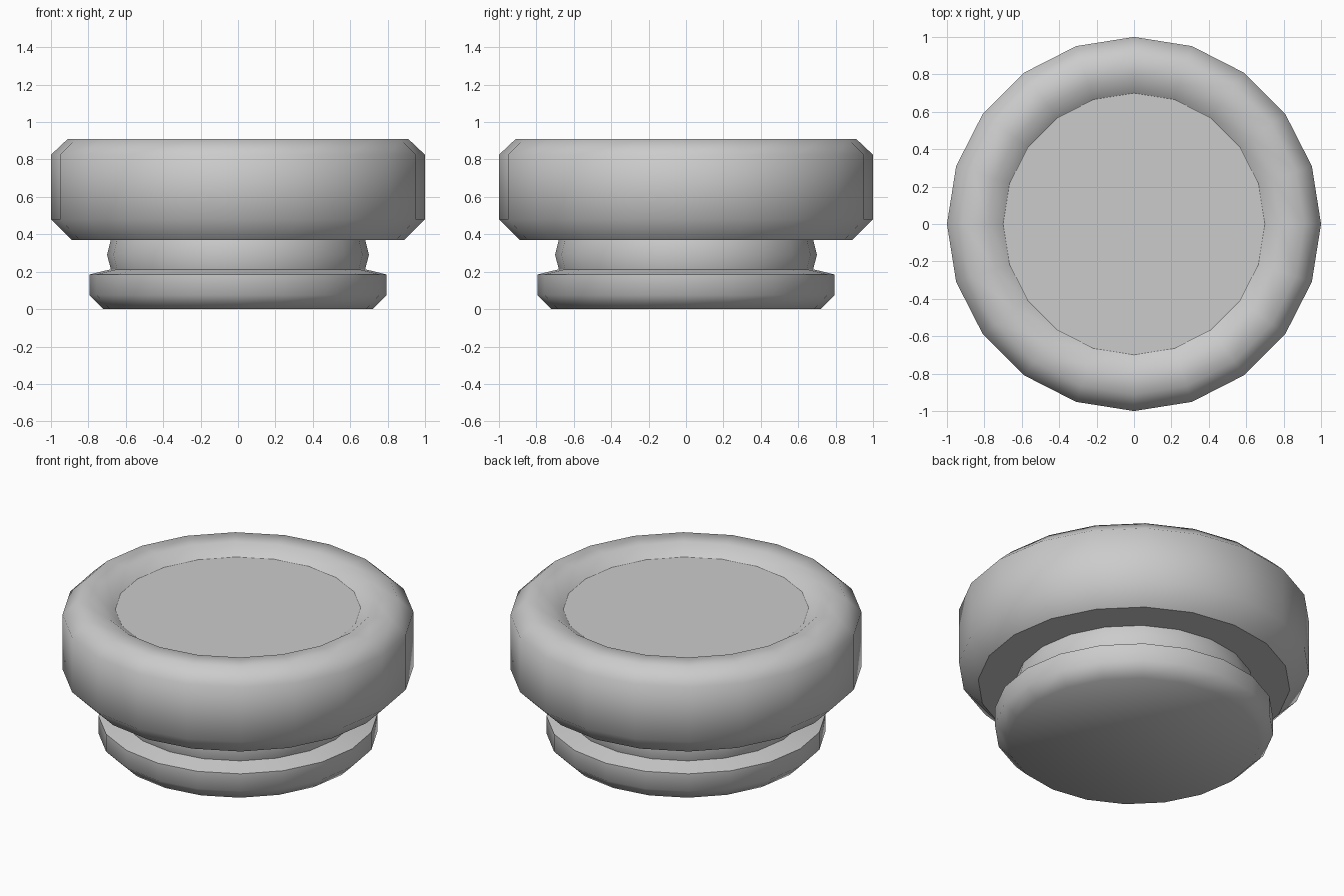
import bpy, bmesh
from math import cos, sin, pi, radians

if "Cube" in bpy.data.objects:
    bpy.data.objects.remove(bpy.data.objects["Cube"])

SIDES = 20


def lathe(name, profile, cap_bottom=False, cap_top=False, angle=50):
    """Spin a (radius, z) profile, listed bottom outside to top, around z."""
    bm = bmesh.new()
    rings = [[bm.verts.new((r * cos(2 * pi * j / SIDES), r * sin(2 * pi * j / SIDES), z))
              for j in range(SIDES)] for r, z in profile]
    for low, high in zip(rings, rings[1:]):
        for j in range(SIDES):
            k = (j + 1) % SIDES
            bm.faces.new((low[j], low[k], high[k], high[j]))
    if cap_bottom:
        bm.faces.new(rings[0][::-1])
    if cap_top:
        bm.faces.new(rings[-1])
    mesh = bpy.data.meshes.new(name)
    bm.to_mesh(mesh)
    bm.free()
    obj = bpy.data.objects.new(name, mesh)
    bpy.context.collection.objects.link(obj)
    bpy.ops.object.select_all(action='DESELECT')
    obj.select_set(True)
    bpy.context.view_layer.objects.active = obj
    bpy.ops.object.shade_smooth_by_angle(angle=radians(angle))
    return obj


# Bevelled foot flange with a gently sloped upper face
lathe("base_flange", [(0.72, 0), (0.795, 0.075), (0.795, 0.185), (0.68, 0.213)],
      cap_bottom=True)

# Bulged neck running into the flat underside of the cap
lathe("neck", [(0.68, 0.213), (0.70, 0.29), (0.68, 0.37), (0.89, 0.37)])

# Wide chamfered cap with a raised rim
lathe("cap_rim", [(0.89, 0.37), (1, 0.48), (1, 0.825), (0.91, 0.91),
                  (0.78, 0.91), (0.70, 0.853)])

# Flat recessed disc on top
disc = bpy.ops.mesh.primitive_circle_add
disc(vertices=SIDES, radius=0.70, fill_type='NGON', location=(0, 0, 0.853),
     rotation=(0, 0, pi / 2))
bpy.context.object.name = "top_disc"
